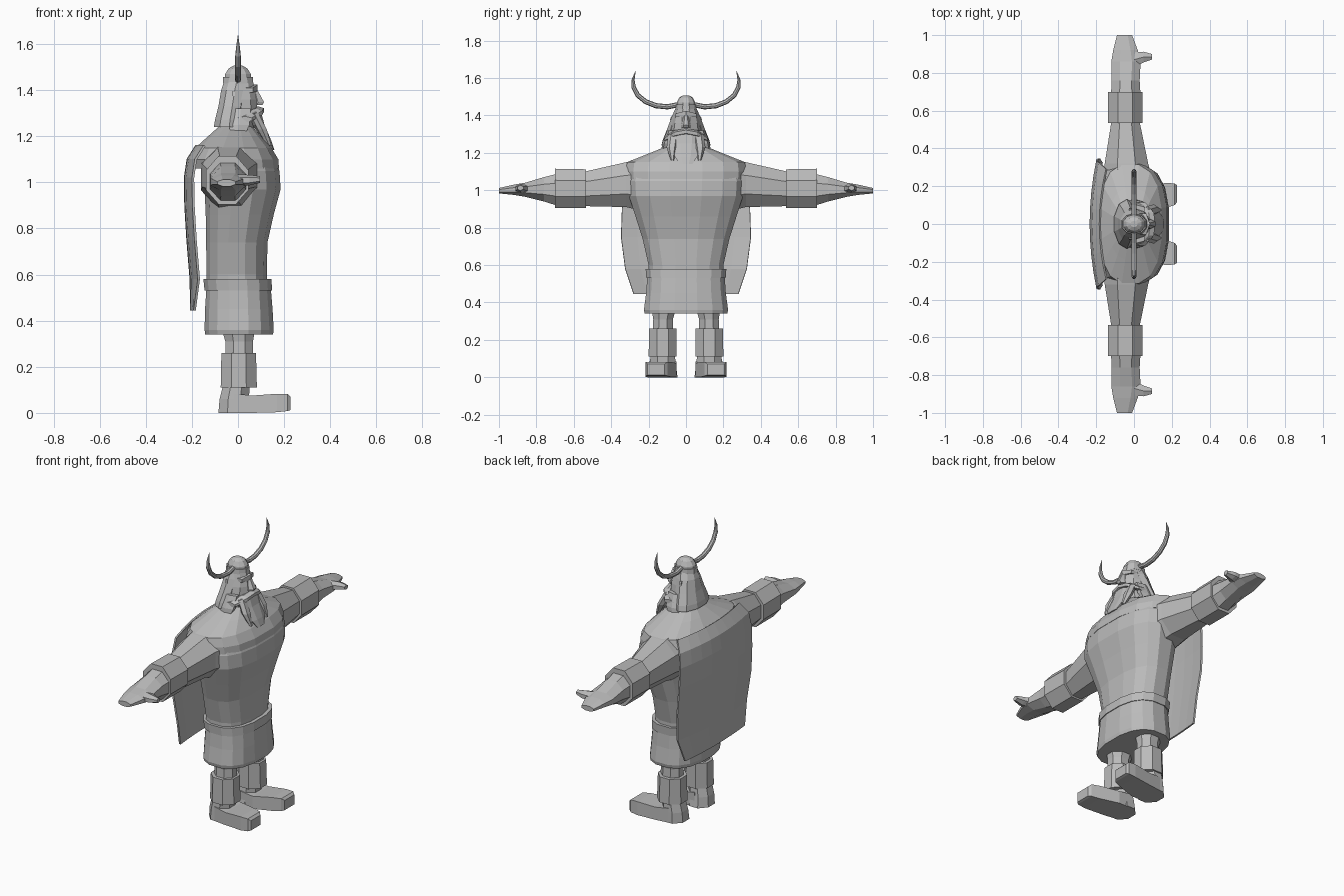
import bpy, bmesh, math
from mathutils import Vector

grey = bpy.data.materials.new("stone grey")
grey.diffuse_color = (0.5, 0.5, 0.5, 1)


def finish(name, bm, mirror=False):
    bmesh.ops.recalc_face_normals(bm, faces=bm.faces)
    me = bpy.data.meshes.new(name)
    bm.to_mesh(me)
    bm.free()
    me.materials.append(grey)
    ob = bpy.data.objects.new(name, me)
    bpy.context.collection.objects.link(ob)
    if mirror:
        m = ob.modifiers.new("mirror", 'MIRROR')
        m.use_axis = (False, True, False)
        m.use_mirror_merge = False
    return ob


def skin(bm, rows, closed=True):
    """Join rows of points with quads."""
    vs = [[bm.verts.new(p) for p in r] for r in rows]
    n = len(vs[0])
    for a, b in zip(vs, vs[1:]):
        for i in range(n if closed else n - 1):
            j = (i + 1) % n
            bm.faces.new((a[i], a[j], b[j], b[i]))
    if closed:
        bm.faces.new(vs[0])
        bm.faces.new(vs[-1])


def loft(name, axis, rings, n=8, mirror=False, power=1.0):
    """Rings are (position on axis, a0, a1, b0, b1) with flat-sided sections."""
    rows = []
    k = math.cos(math.pi / n) ** power
    for t, a0, a1, b0, b1 in rings:
        row = []
        for i in range(n):
            ang = 2 * math.pi * (i + .5) / n
            c, s = math.cos(ang), math.sin(ang)
            c = math.copysign(abs(c) ** power, c) / k
            s = math.copysign(abs(s) ** power, s) / k
            a = (a0 + a1) / 2 + (a1 - a0) / 2 * c
            b = (b0 + b1) / 2 + (b1 - b0) / 2 * s
            row.append({'x': (t, a, b), 'y': (a, t, b), 'z': (a, b, t)}[axis])
        rows.append(row)
    bm = bmesh.new()
    skin(bm, rows)
    return finish(name, bm, mirror)


def zloft(name, rings, n=12, power=.8):
    """Centred upright part: rings are (z, x0, x1, half width)."""
    return loft(name, 'z', [(z, a, b, -h, h) for z, a, b, h in rings], n, False, power)


# tunic, skirt and belt
zloft("tunic", [(.5, -.135, .125, .20), (.6, -.137, .125, .20), (.74, -.138, .128, .232),
                (.86, -.14, .155, .27), (.97, -.145, .185, .305), (1.05, -.15, .18, .31),
                (1.15, -.12, .14, .28)], 16)
zloft("skirt", [(.34, -.142, .152, .22), (.36, -.145, .155, .225), (.45, -.143, .15, .213),
                (.57, -.135, .14, .205)], 16)
zloft("belt", [(.53, -.145, .148, .212), (.58, -.15, .145, .216)], 16)

# mantle over the shoulders
zloft("mantle", [(1.06, -.205, .178, .318), (1.1, -.215, .175, .322), (1.15, -.185, .145, .315),
                 (1.2, -.13, .10, .19), (1.245, -.08, .06, .08)], 16)

# cape: bowed thin sheet
rows = []
for z, x, h in [(.445, -.203, .28), (.58, -.205, .325), (.75, -.219, .347), (.9, -.228, .342),
                (1.02, -.23, .335), (1.1, -.218, .325), (1.16, -.18, .29)]:
    bow = .015 if z < .5 else .035
    rows.append([(x + bow * abs(u / 4) ** 2, h * u / 4, z) for u in range(-4, 5)])
bm = bmesh.new()
skin(bm, rows, False)
cape = finish("cape", bm)
sol = cape.modifiers.new("thickness", 'SOLIDIFY')
sol.thickness = .01
sol.offset = 0

# sleeves, bracers, hands and thumbs
loft("sleeve", 'y', [(.2, -.16, .11, .88, 1.17), (.32, -.155, .075, .91, 1.15),
                     (.54, -.12, .03, .915, 1.10)], 8, True)
loft("bracer", 'y', [(.535, -.138, .045, .905, 1.112), (.7, -.138, .045, .905, 1.115)], 8, True)
loft("hand", 'y', [(.68, -.122, .035, .915, 1.09), (.76, -.118, .03, .94, 1.07),
                   (.86, -.12, .035, .965, 1.04), (.92, -.11, .02, .975, 1.03),
                   (1.0, -.09, -.01, .983, 1.012)], 8, True)
loft("thumb", 'x', [(.0, .83, .91, .985, 1.03), (.05, .855, .912, .99, 1.03),
                    (.095, .87, .9, 1.0, 1.025)], 6, True)

# legs, boot cuffs and feet
loft("leg", 'z', [(.2, -.055, .065, .07, .18), (.31, -.055, .065, .07, .175),
                  (.4, -.08, .08, .045, .19)], 8, True)
loft("boot_cuff", 'z', [(.11, -.075, .082, .05, .2), (.26, -.072, .078, .05, .197)], 8, True)
loft("ankle", 'z', [(0, -.085, .05, .045, .195), (.06, -.08, .048, .053, .193),
                    (.12, -.065, .05, .06, .19)], 8, True)
loft("foot", 'x', [(-.02, .05, .195, 0, .085), (.06, .05, .205, 0, .075),
                   (.17, .085, .217, .003, .083), (.215, .1, .215, .008, .082),
                   (.228, .115, .205, .012, .07)], 4, True)

# head and hair
zloft("head", [(1.2, -.06, .06, .07), (1.29, -.06, .085, .08), (1.36, -.055, .08, .07),
               (1.44, -.05, .065, .05)], 10, 1)
zloft("hair", [(1.24, -.105, .03, .125), (1.27, -.1, .03, .118), (1.33, -.085, .035, .095),
               (1.4, -.073, .045, .07), (1.44, -.06, .05, .052)], 10, 1)
loft("side_lock", 'z', [(1.205, -.03, .03, .105, .13), (1.25, -.04, .05, .085, .125),
                        (1.32, -.03, .055, .06, .098)], 6, True)
loft("ear", 'z', [(1.375, -.026, -.014, .06, .086), (1.395, -.026, -.014, .055, .08)], 4, True)

# face: brow, nose, moustache, beard
loft("brow", 'y', [(0, .05, .085, 1.395, 1.425), (.055, .03, .065, 1.39, 1.41)], 4, True)
zloft("nose", [(1.335, .06, .105, .024), (1.348, .06, .113, .022), (1.4, .06, .085, .01)], 6, 1)
loft("moustache", 'y', [(0, .06, .112, 1.298, 1.328), (.06, .05, .105, 1.285, 1.318),
                        (.115, .0, .06, 1.262, 1.285)], 6, True)
loft("moustache_braid", 'z', [(1.16, .125, .145, .066, .08), (1.23, .085, .125, .05, .1),
                              (1.3, .05, .09, .04, .09)], 6, True)
zloft("beard", [(1.14, .148, .158, .035), (1.18, .115, .145, .06), (1.25, .06, .115, .075),
                (1.305, .03, .1, .08)], 8, 1)

# helmet
zloft("helmet", [(1.43, -.06, .06, .05), (1.47, -.056, .056, .047), (1.495, -.04, .04, .035),
                 (1.507, -.018, .018, .016)], 10, 1)
zloft("helmet_band", [(1.43, -.066, .066, .055), (1.458, -.064, .064, .053)], 10, 1)

# horns: tapered tube along a curved path
path = [Vector(p) for p in [(.04, 1.458), (.1, 1.446), (.16, 1.452), (.215, 1.473),
                            (.258, 1.508), (.28, 1.55), (.283, 1.59), (.27, 1.637)]]
rads = [.014, .014, .014, .0135, .013, .012, .008, .001]
rows = []
for i, (p, r) in enumerate(zip(path, rads)):
    d = (path[min(i + 1, len(path) - 1)] - path[max(i - 1, 0)]).normalized()
    rows.append([(r * math.cos(a), p.x - d.y * r * math.sin(a), p.y + d.x * r * math.sin(a))
                 for a in [2 * math.pi * k / 8 for k in range(8)]])
bm = bmesh.new()
skin(bm, rows)
finish("horn", bm, True)
